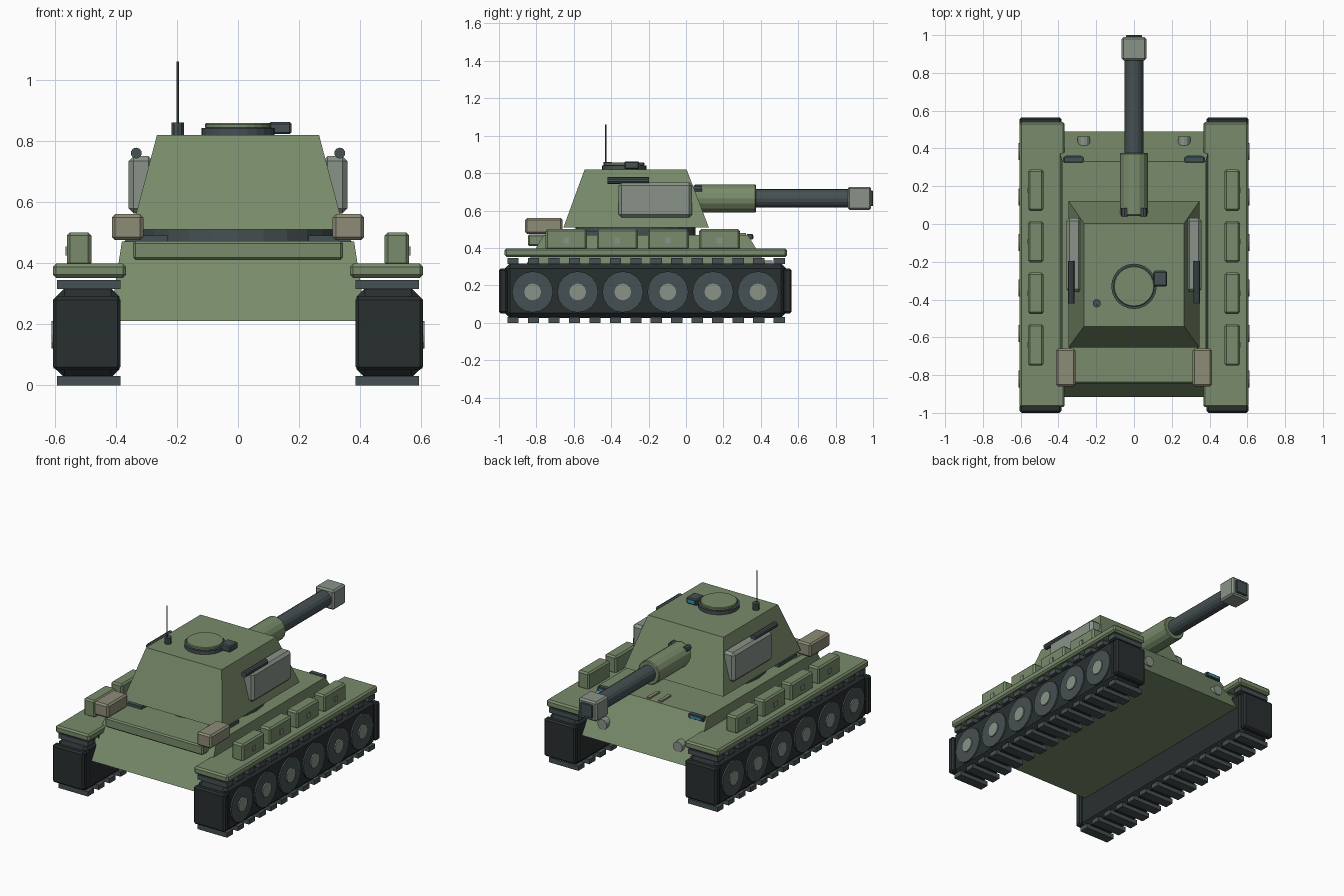
import bpy, bmesh
from mathutils import Matrix, Vector

if "Cube" in bpy.data.objects:
    bpy.data.objects.remove(bpy.data.objects["Cube"])


def material(name, r, g, b):
    m = bpy.data.materials.new(name)
    m.diffuse_color = (r, g, b, 1)
    m.use_nodes = True
    m.node_tree.nodes["Principled BSDF"].inputs["Base Color"].default_value = m.diffuse_color
    return m


GREEN = material("green", 0.19, 0.26, 0.145)
DARK = material("dark_steel", 0.06, 0.08, 0.085)
BLACK = material("track_black", 0.022, 0.028, 0.03)
GREY = material("grey", 0.25, 0.29, 0.25)
TAN = material("tan", 0.27, 0.26, 0.18)
BLUE = material("glass", 0.04, 0.3, 0.45)


def finish(name, bm, mat, bevel=0, segments=1):
    bmesh.ops.recalc_face_normals(bm, faces=bm.faces)
    me = bpy.data.meshes.new(name)
    bm.to_mesh(me)
    bm.free()
    ob = bpy.data.objects.new(name, me)
    bpy.context.collection.objects.link(ob)
    me.materials.append(mat)
    if bevel:
        mod = ob.modifiers.new("bevel", 'BEVEL')
        mod.width, mod.segments = bevel, segments
    return ob


def box(name, x, y, z, mat, bevel=0, segments=1):
    """Box from (min, max) ranges."""
    bm = bmesh.new()
    bmesh.ops.create_cube(bm, size=1)
    for v in bm.verts:
        v.co = Vector([(a + b) / 2 + c * (b - a) for (a, b), c in zip((x, y, z), v.co)])
    return finish(name, bm, mat, bevel, segments)


def frustum(name, bottom, top, z, mat):
    """Tapered block: bottom and top are (half width, y min, y max)."""
    bm = bmesh.new()
    rings = []
    for (w, y0, y1), h in ((bottom, z[0]), (top, z[1])):
        rings.append([bm.verts.new(p) for p in
                      ((-w, y0, h), (w, y0, h), (w, y1, h), (-w, y1, h))])
    lo, hi = rings
    bm.faces.new(lo)
    bm.faces.new(hi)
    for i in range(4):
        j = (i + 1) % 4
        bm.faces.new((lo[i], lo[j], hi[j], hi[i]))
    return finish(name, bm, mat)


def cylinder(name, start, end, r, mat, sides=16, bevel=0):
    bm = bmesh.new()
    a, b = Vector(start), Vector(end)
    rot = (b - a).to_track_quat('Z', 'Y').to_matrix().to_4x4()
    bmesh.ops.create_cone(bm, cap_ends=True, segments=sides, radius1=r, radius2=r,
                          depth=(b - a).length,
                          matrix=Matrix.Translation((a + b) / 2) @ rot)
    return finish(name, bm, mat, bevel)


def mirrored(x, s):
    return tuple(sorted((x[0] * s, x[1] * s)))


# Hull, rear engine deck and turret
frustum("hull", (0.42, -0.915, 0.49), (0.38, -0.76, 0.33), (0.21, 0.47), GREEN)
box("engine_deck", (-0.343, 0.343), (-0.845, -0.60), (0.41, 0.473), GREEN, 0.008)
cylinder("turret_ring", (0, -0.27, 0.46), (0, -0.27, 0.515), 0.32, DARK, 24)
frustum("turret", (0.347, -0.655, 0.122), (0.265, -0.542, 0.003), (0.51, 0.82), GREEN)

# Gun
GZ = 0.665
cylinder("gun_sleeve", (0, 0.045, GZ), (0, 0.375, GZ), 0.075, GREEN, 16, 0.005)
cylinder("gun_barrel", (0, 0.3, GZ), (0, 0.9, GZ), 0.05, DARK, 16)
box("muzzle_brake", (-0.065, 0.065), (0.865, 0.99), (0.603, 0.727), GREY, 0.01)
box("muzzle_bore", (-0.042, 0.042), (0.95, 1.0), (GZ - 0.042, GZ + 0.042), DARK, 0.004)

# Roof hatch, periscope and antenna
cylinder("cupola_ring", (0, -0.33, 0.815), (0, -0.33, 0.842), 0.12, DARK, 24)
cylinder("hatch", (0, -0.33, 0.84), (0, -0.33, 0.858), 0.108, GREEN, 24, 0.004)
box("periscope", (0.102, 0.175), (-0.33, -0.25), (0.822, 0.862), DARK, 0.006)
box("periscope_glass", (0.112, 0.165), (-0.255, -0.246), (0.832, 0.853), BLUE)
cylinder("antenna_base", (-0.197, -0.42, 0.81), (-0.197, -0.42, 0.86), 0.022, DARK, 10)
cylinder("antenna", (-0.197, -0.43, 0.85), (-0.197, -0.43, 1.06), 0.004, DARK, 6)

for s, side in ((-1, "left"), (1, "right")):
    def sbox(name, x, *args):
        return box(f"{side}_{name}", mirrored(x, s), *args)

    def scyl(name, a, b, *args):
        return cylinder(f"{side}_{name}", (a[0] * s, *a[1:]), (b[0] * s, *b[1:]), *args)

    # Track body with end caps
    sbox("track", (0.387, 0.595), (-0.97, 0.535), (0.025, 0.318), BLACK, 0.028)
    sbox("track_rear_cap", (0.385, 0.605), (-1.0, -0.955), (0.05, 0.29), BLACK, 0.01)
    sbox("track_front_cap", (0.385, 0.605), (0.52, 0.565), (0.05, 0.29), BLACK, 0.01)
    # Track links along the bottom and top runs
    for i in range(14):
        y = -0.925 + i * 0.1095
        for run, z in (("lower", (0, 0.03)), ("upper", (0.315, 0.345))):
            sbox(f"{run}_link_{i}", (0.385, 0.592), (y - 0.03, y + 0.03), z, DARK)
    # Road wheels
    for i in range(6):
        y = -0.82 + i * 0.241
        scyl(f"wheel_{i}", (0.55, y, 0.165), (0.604, y, 0.165), 0.11, DARK, 16)
        scyl(f"hub_{i}", (0.59, y, 0.165), (0.611, y, 0.165), 0.045, GREY, 12)
    # Fender and stowage boxes
    sbox("fender", (0.367, 0.605), (-0.97, 0.54), (0.352, 0.398), GREEN, 0.01)
    for i in range(4):
        y = -0.64 + i * 0.273
        sbox(f"stowage_box_{i}", (0.48, 0.56), (y - 0.11, y + 0.11), (0.39, 0.5),
             GREEN, 0.01)
        sbox(f"latch_{i}", (0.55, 0.565), (y - 0.015, y + 0.015), (0.425, 0.455), GREY)
    # Turret cheek armour, grab rail and rear packs
    sbox("cheek_plate", (0.277, 0.358), (-0.36, 0.033), (0.563, 0.75), GREY, 0.016)
    scyl("grab_rail", (0.333, -0.42, 0.76), (0.333, -0.197, 0.76), 0.018, DARK, 10)
    sbox("rear_pack", (0.31, 0.412), (-0.86, -0.66), (0.475, 0.56), TAN, 0.01)
    sbox("deck_vent", (0.23, 0.33), (-0.64, -0.46), (0.465, 0.49), DARK)
    # Gun sleeve bolts, driver vision blocks, headlights and deck strips
    scyl("sleeve_bolt", (0.05, 0.04, 0.715), (0.05, 0.085, 0.715), 0.018, DARK, 8)
    sbox("vision_block", (0.267, 0.372), (0.325, 0.358), (0.445, 0.475), DARK, 0.004)
    sbox("vision_glass", (0.28, 0.36), (0.35, 0.362), (0.45, 0.467), BLUE)
    scyl("headlight", (0.265, 0.41, 0.3), (0.265, 0.462, 0.3), 0.033, GREY, 12)
    sbox("deck_strip", (0.03, 0.05), (0.22, 0.32), (0.465, 0.48), TAN)
